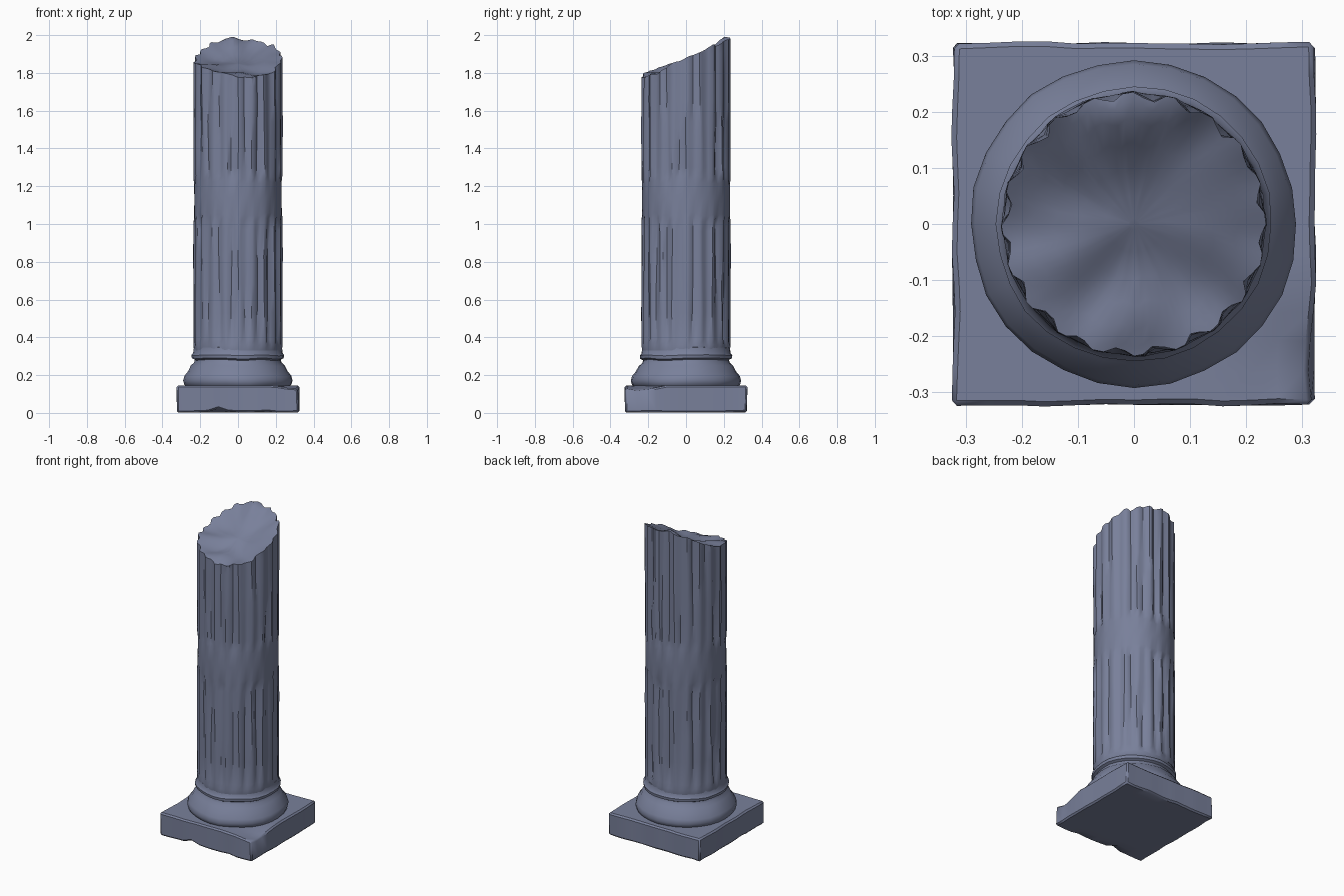
import bpy, bmesh, math, random
from mathutils import Vector, noise

if "Cube" in bpy.data.objects:
    bpy.data.objects.remove(bpy.data.objects["Cube"])

random.seed(4)
stone = bpy.data.materials.new("blue_grey_stone")
stone.diffuse_color = (0.19, 0.216, 0.325, 1)
stone.use_nodes = True
stone.node_tree.nodes["Principled BSDF"].inputs["Base Color"].default_value = stone.diffuse_color


def finish(name, bm, angle):
    bmesh.ops.recalc_face_normals(bm, faces=bm.faces)
    mesh = bpy.data.meshes.new(name)
    bm.to_mesh(mesh)
    bm.free()
    mesh.materials.append(stone)
    ob = bpy.data.objects.new(name, mesh)
    bpy.context.collection.objects.link(ob)
    bpy.ops.object.select_all(action='DESELECT')
    ob.select_set(True)
    bpy.context.view_layer.objects.active = ob
    bpy.ops.object.shade_smooth_by_angle(angle=math.radians(angle))
    return ob


def skin(name, rings, angle):
    """Join equal rings of points into one closed skin."""
    bm = bmesh.new()
    rows = [[bm.verts.new(p) for p in ring] for ring in rings]
    n = len(rows[0])
    for a, b in zip(rows, rows[1:]):
        for i in range(n):
            j = (i + 1) % n
            bm.faces.new((a[i], a[j], b[j], b[i]))
    bm.faces.new(rows[0][::-1])
    bm.faces.new(rows[-1])
    return finish(name, bm, angle)


def interp(x, table):
    for (x0, y0), (x1, y1) in zip(table, table[1:]):
        if x <= x1:
            return y0 + (y1 - y0) * max(0, (x - x0) / (x1 - x0))
    return table[-1][1]


def rough(x, y, z, scale):
    return noise.noise(Vector((x, y, z)) * scale)


# Worn square plinth with a chipped front right corner
def wear_plinth(bm):
    for v in bm.verts:
        x, y, z = v.co
        edge = max(abs(x), abs(y)) > 0.31
        v.co.x += 0.006 * rough(x, y, z, 9)
        v.co.y += 0.006 * rough(x + 5, y, z, 9)
        if z < 0.05 and edge:
            v.co.z += 0.012 * max(0, rough(x, y, 3, 8))
            if y < -0.3:
                v.co.z += 0.022 * max(0, 1 - abs(x + 0.1) / 0.06)
        chip = max(0, 1 - math.hypot(x - 0.32, y + 0.25) / 0.15)
        if z > 0.1:
            v.co.z -= 0.03 * chip
            v.co.x -= 0.012 * chip


bm = bmesh.new()
bmesh.ops.create_cube(bm, size=1)
for v in bm.verts:
    v.co = (v.co.x * 0.645, v.co.y * 0.645, v.co.z * 0.145 + 0.0735)
bmesh.ops.bevel(bm, geom=bm.edges[:], offset=0.009, segments=1, affect='EDGES')
bmesh.ops.subdivide_edges(bm, edges=[e for e in bm.edges if e.calc_length() > 0.5],
                          cuts=11, use_grid_fill=True)
wear_plinth(bm)
finish("plinth", bm, 40)

# Moulded round base
profile = [(0.27, 0.135), (0.285, 0.15), (0.291, 0.17), (0.285, 0.195), (0.265, 0.22),
           (0.25, 0.25), (0.232, 0.265), (0.228, 0.28), (0.243, 0.288), (0.245, 0.305),
           (0.236, 0.315), (0.232, 0.345), (0.21, 0.355)]
rings = []
for r, z in profile:
    ring = []
    for i in range(28):
        a = math.tau * i / 28
        c, s = math.cos(a), math.sin(a)
        k = r + 0.005 * rough(c, s, z * 3, 2.5)
        ring.append((k * c, k * s, z + 0.005 * rough(c, s, z, 2)))
    rings.append(ring)
skin("moulded_base", rings, 40)

# Fluted shaft with a plain band and a slanted broken top
FLUTES = 20
N = FLUTES * 4
GROOVE = (0.0, 0.003, 0.019, 0.013)
SLOPE = [(-0.235, 1.785), (-0.15, 1.81), (-0.05, 1.85), (0.02, 1.88),
         (0.1, 1.92), (0.16, 1.945), (0.2, 1.97), (0.235, 1.975)]


def top_height(x, y):
    z = interp(y, SLOPE) + 0.028 * rough(x, y, 1.7, 9)
    rim = math.hypot(x, y) / 0.235
    z -= 0.03 * (1 - rim ** 2)                              # hollow middle
    z += 0.035 * max(0, 1 - math.hypot(x + 0.02, y - 0.2) / 0.08)   # tall splinter
    z += 0.02 * max(0, 1 - math.hypot(x + 0.17, y + 0.13) / 0.1)    # left front lip
    return min(z, 2.0)


def shaft_xy(i, z, depth):
    a = math.tau * (i + 0.15 * math.sin(z * 7 + i)) / N
    c, s = math.cos(a), math.sin(a)
    wear = 0.75 + 0.5 * rough(c, s, z, 4)
    r = 0.236 - depth * GROOVE[i % 4] * wear + 0.003 * rough(c, s, z, 3)
    return r * c, r * s


levels = [(0.33, 0), (0.36, 0.2), (0.39, 1), (0.53, 1), (0.68, 1), (0.83, 1), (0.97, 1),
          (1.02, 0.9), (1.05, 0), (1.14, 0), (1.22, 0), (1.25, 0.9), (1.30, 1),
          (1.42, 1), (1.54, 1), (1.66, 1)]
rings = []
for z, depth in levels:
    ring = []
    for i in range(N):
        x, y = shaft_xy(i, z, depth)
        end = 0.02 * rough(i // 4, z, 0, 1.37) if 0.9 < z < 1.3 else 0
        ring.append((x * (0.985 if depth == 0 else 1), y * (0.985 if depth == 0 else 1), z + end))
    rings.append(ring)
rim = [shaft_xy(i, 1.75, 1) for i in range(N)]
for drop in (0.05, 0.0):
    rings.append([(x, y, top_height(x, y) - drop) for x, y in rim])
for k in (0.93, 0.8, 0.62, 0.42, 0.22, 0.04):
    rings.append([(x * k, y * k, top_height(x * k, y * k)) for x, y in rim])
skin("fluted_shaft", rings, 38)
